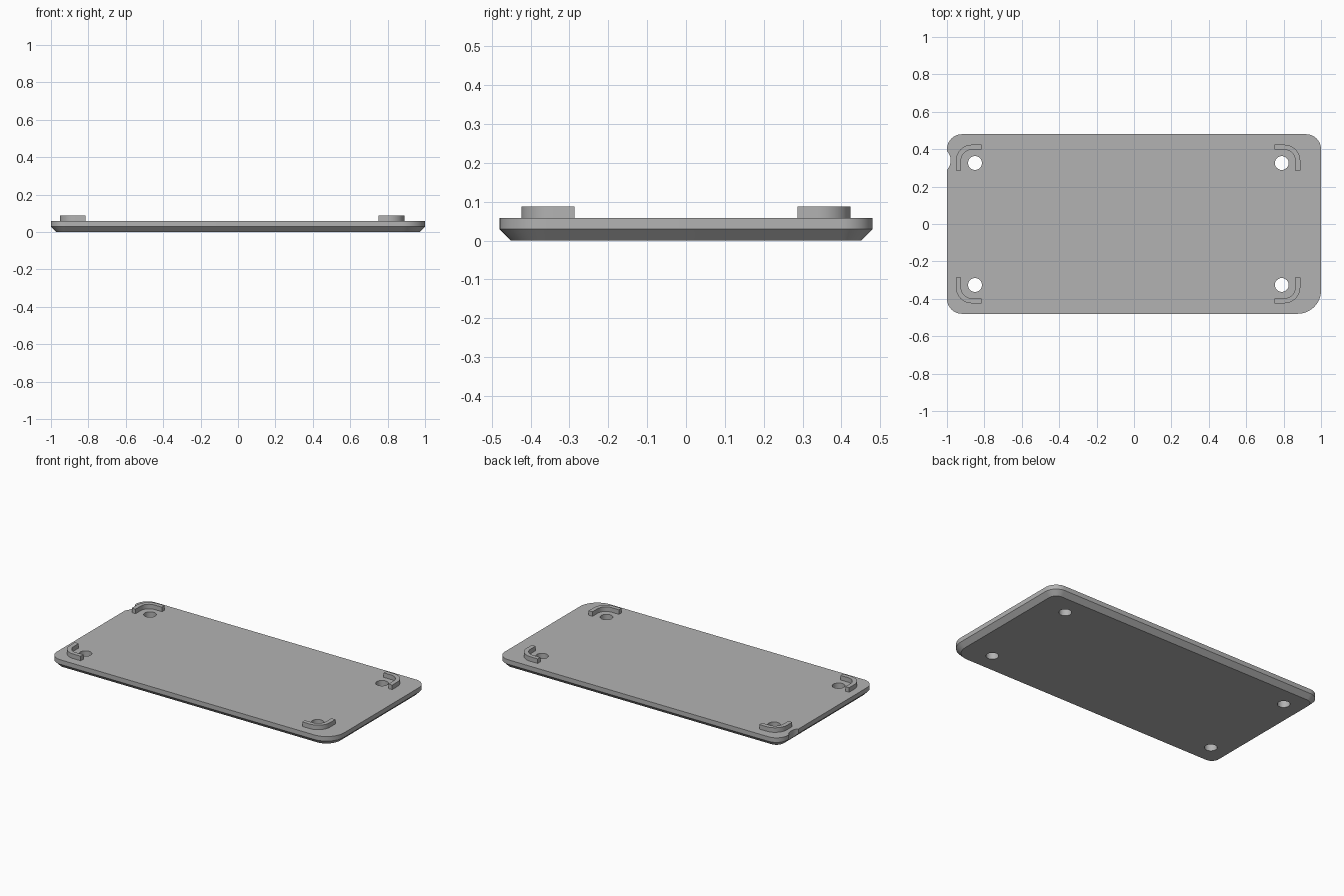
import bpy
import math

if "Cube" in bpy.data.objects:
    bpy.data.objects.remove(bpy.data.objects["Cube"], do_unlink=True)

HALF_X, HALF_Y = 1.0, 0.48
CHAMFER, PLATE_TOP, RIB_TOP = 0.029, 0.058, 0.087
HOLE_Y, HOLE_R = 0.326, 0.037

grey = bpy.data.materials.new("plain_grey")
grey.use_nodes = True
GREY = (0.45, 0.45, 0.45, 1)
grey.diffuse_color = GREY
grey.node_tree.nodes["Principled BSDF"].inputs["Base Color"].default_value = GREY


def arc(cx, cy, r, start, end, steps=12):
    """Points on an arc, angles in degrees."""
    angles = [math.radians(start + (end - start) * i / steps) for i in range(steps + 1)]
    return [(cx + r * math.cos(a), cy + r * math.sin(a)) for a in angles]


def loft(name, layers):
    """Solid through stacked outlines, each given as (points, z)."""
    n = len(layers[0][0])
    verts = [(x, y, z) for pts, z in layers for x, y in pts]
    faces = [list(range(n))[::-1], list(range(len(verts) - n, len(verts)))]
    for k in range(len(layers) - 1):
        for i in range(n):
            j = (i + 1) % n
            faces.append([k * n + i, k * n + j, (k + 1) * n + j, (k + 1) * n + i])
    mesh = bpy.data.meshes.new(name)
    mesh.from_pydata(verts, [], faces)
    mesh.materials.append(grey)
    obj = bpy.data.objects.new(name, mesh)
    bpy.context.collection.objects.link(obj)
    return obj


def activate(obj):
    bpy.ops.object.select_all(action="DESELECT")
    obj.select_set(True)
    bpy.context.view_layer.objects.active = obj


def smooth(obj):
    activate(obj)
    bpy.ops.object.shade_smooth_by_angle(angle=math.radians(30))


def cut(obj, cutter):
    activate(obj)
    mod = obj.modifiers.new("cut", "BOOLEAN")
    mod.operation = "DIFFERENCE"
    mod.solver = "EXACT"
    mod.object = cutter
    bpy.ops.object.modifier_apply(modifier=mod.name)
    bpy.data.objects.remove(cutter, do_unlink=True)


def plate_outline(inset):
    """Rounded rectangle with one wider corner at the front left."""
    pts = []
    corners = [(1, 1, 0.08), (-1, 1, 0.08), (-1, -1, 0.08), (1, -1, 0.125)]
    for i, (sx, sy, r) in enumerate(corners):
        pts += arc(sx * (HALF_X - r), sy * (HALF_Y - r), r - inset, i * 90, i * 90 + 90)
    return pts


# Base plate, chamfered along its lower edge
plate = loft("base_plate", [(plate_outline(CHAMFER), 0),
                            (plate_outline(0), CHAMFER),
                            (plate_outline(0), PLATE_TOP)])


def drill(x, y, r):
    circle = arc(x, y, r, 0, 360, 32)[:-1]
    cut(plate, loft("drill", [(circle, -0.1), (circle, 0.2)]))


# Screw holes and the shallow notch in the right edge
for x in (-0.85, 0.79):
    for y in (-HOLE_Y, HOLE_Y):
        drill(x, y, HOLE_R)
drill(-1.053, 0.34, 0.073)
smooth(plate)

# Curved corner ribs around the holes
LENGTH, WIDTH, RADIUS = 0.137, 0.027, 0.085
for side, edge_x in (("right", -0.952), ("left", 0.889)):
    for end, sy in (("front", -1), ("back", 1)):
        sx = math.copysign(1, edge_x)
        profile = [(0, -LENGTH)] + arc(-RADIUS, -RADIUS, RADIUS, 0, 90) + [(-LENGTH, 0)]
        profile += [(-LENGTH, -WIDTH)]
        profile += arc(-RADIUS, -RADIUS, RADIUS - WIDTH, 90, 0) + [(-WIDTH, -LENGTH)]
        pts = [(edge_x + sx * px, sy * (0.424 + py)) for px, py in profile]
        if sx * sy < 0:
            pts.reverse()
        rib = loft(f"{end}_{side}_corner_rib", [(pts, PLATE_TOP - 0.004), (pts, RIB_TOP)])
        smooth(rib)
